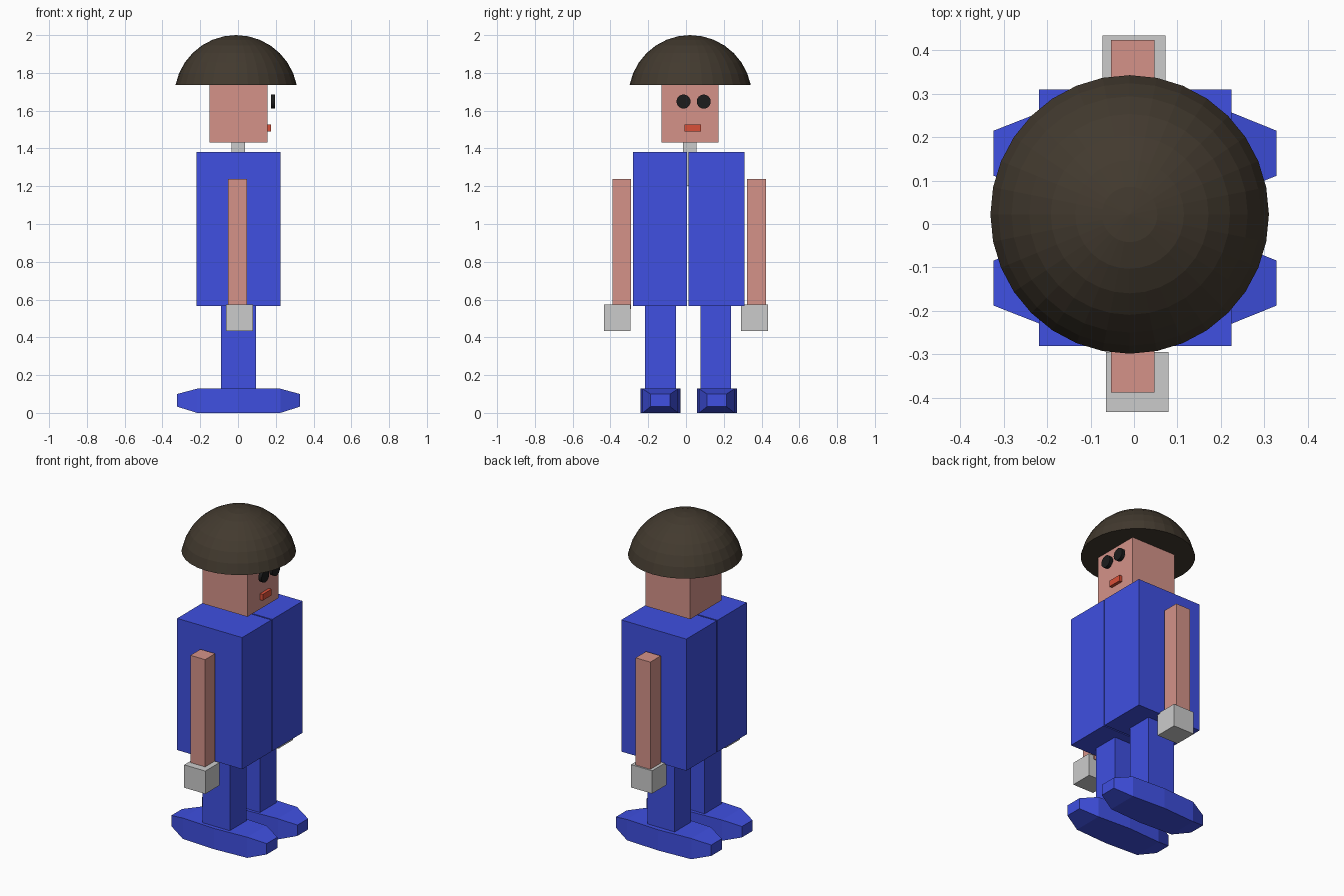
import bpy, bmesh
from math import pi
from mathutils import Matrix, Vector

if "Cube" in bpy.data.objects:
    bpy.data.objects.remove(bpy.data.objects["Cube"])


def material(name, rgb):
    m = bpy.data.materials.new(name)
    m.diffuse_color = (*rgb, 1)
    m.use_nodes = True
    m.node_tree.nodes["Principled BSDF"].inputs["Base Color"].default_value = m.diffuse_color
    return m


BLUE = material("blue_cloth", (0.05, 0.08, 0.75))
SKIN = material("skin", (0.66, 0.29, 0.25))
BROWN = material("brown", (0.055, 0.042, 0.028))
BLACK = material("black", (0.012, 0.012, 0.012))
RED = material("red", (0.7, 0.08, 0.04))


def finish(name, bm, mat=None):
    bmesh.ops.recalc_face_normals(bm, faces=bm.faces)
    me = bpy.data.meshes.new(name)
    bm.to_mesh(me)
    bm.free()
    ob = bpy.data.objects.new(name, me)
    bpy.context.collection.objects.link(ob)
    if mat:
        me.materials.append(mat)
    return ob


def box(name, x, y, z, mat=None):
    """Box from (min, max) ranges."""
    bm = bmesh.new()
    size = [r[1] - r[0] for r in (x, y, z)]
    mid = [(r[0] + r[1]) / 2 for r in (x, y, z)]
    bmesh.ops.create_cube(bm, size=1, matrix=Matrix.Translation(mid) @ Matrix.Diagonal((*size, 1)))
    return finish(name, bm, mat)


def foot(name, y):
    """Tapered block lofted through rectangular sections along x."""
    sections = [(-0.323, 0.052, 0.033, 0.1), (-0.216, 0.094, 0, 0.128), (0.004, 0.106, 0, 0.128),
                (0.224, 0.094, 0, 0.128), (0.328, 0.052, 0.033, 0.1)]
    bm = bmesh.new()
    rings = [[bm.verts.new((x, y + s * h, z)) for s, z in ((-1, lo), (1, lo), (1, hi), (-1, hi))]
             for x, h, lo, hi in sections]
    for a, b in zip(rings, rings[1:]):
        for i in range(4):
            j = (i + 1) % 4
            bm.faces.new((a[i], a[j], b[j], b[i]))
    bm.faces.new(rings[0])
    bm.faces.new(rings[-1])
    return finish(name, bm, BLUE)


# Bowl-shaped hair: sphere cut at a ring, closed underneath
R = 0.327
bm = bmesh.new()
bmesh.ops.create_uvsphere(bm, u_segments=32, v_segments=16, radius=R)
low = [v for v in bm.verts if v.co.z < R * 0.15]
bmesh.ops.delete(bm, geom=low, context='VERTS')
bmesh.ops.holes_fill(bm, edges=[e for e in bm.edges if e.is_boundary], sides=0)
bmesh.ops.translate(bm, verts=bm.verts, vec=Vector((-0.01, 0.022, 2 - R)))
finish("hair", bm, BROWN)

# Head, neck and face (facing +x)
box("head", (-0.15, 0.155), (-0.13, 0.173), (1.432, 1.737), SKIN)
box("neck", (-0.034, 0.036), (-0.016, 0.056), (1.2, 1.434))
box("mouth", (0.145, 0.174), (-0.007, 0.08), (1.49, 1.528), RED)
for name, y in (("eye_a", -0.013), ("eye_b", 0.094)):
    bm = bmesh.new()
    bmesh.ops.create_cone(bm, cap_ends=True, segments=32, radius1=0.037, radius2=0.037, depth=0.022,
                          matrix=Matrix.Translation((0.185, y, 1.648)) @ Matrix.Rotation(pi / 2, 4, 'Y'))
    finish(name, bm, BLACK)

# Two torso halves with a thin seam
box("torso_half_a", (-0.219, 0.225), (-0.281, 0.005), (0.567, 1.38), BLUE)
box("torso_half_b", (-0.219, 0.225), (0.013, 0.31), (0.567, 1.38), BLUE)

# Arms and hands
box("arm_a", (-0.053, 0.047), (-0.388, -0.29), (0.55, 1.237), SKIN)
box("arm_b", (-0.053, 0.047), (0.322, 0.424), (0.55, 1.237), SKIN)
box("hand_a", (-0.064, 0.08), (-0.433, -0.295), (0.434, 0.575))
box("hand_b", (-0.072, 0.072), (0.292, 0.434), (0.434, 0.575))

# Legs and feet
box("leg_a", (-0.09, 0.095), (-0.216, -0.053), (0.11, 0.568), BLUE)
box("leg_b", (-0.09, 0.095), (0.078, 0.239), (0.11, 0.568), BLUE)
foot("foot_a", -0.136)
foot("foot_b", 0.163)
